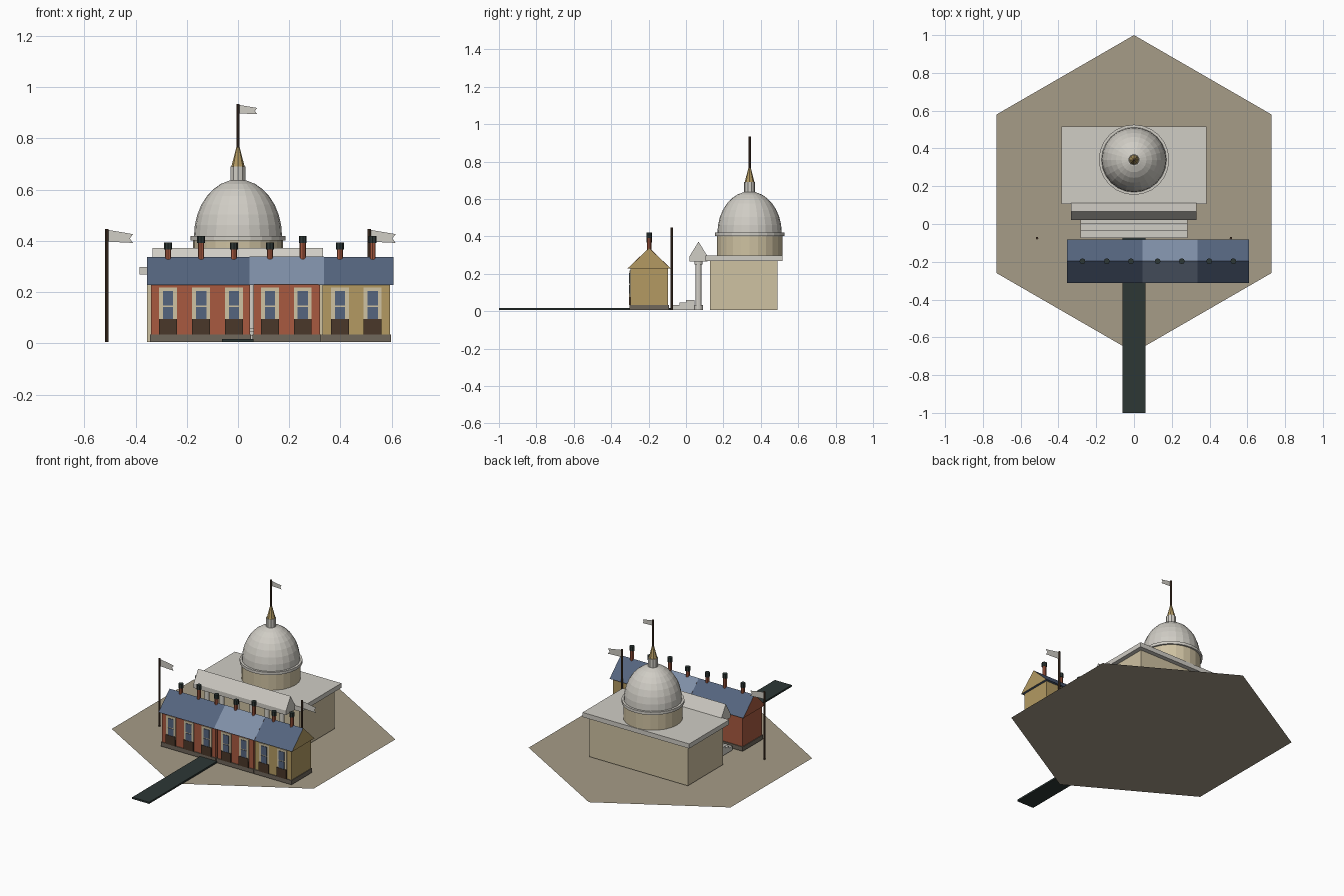
import bpy, bmesh, math
from mathutils import Matrix

if "Cube" in bpy.data.objects:
    bpy.data.objects.remove(bpy.data.objects["Cube"])


def material(name, hex_code):
    def lin(c):
        return c / 12.92 if c < 0.04045 else ((c + 0.055) / 1.055) ** 2.4
    rgb = [lin(int(hex_code[i:i + 2], 16) / 255) for i in (0, 2, 4)]
    m = bpy.data.materials.new(name)
    m.use_nodes = True
    m.diffuse_color = (*rgb, 1)
    m.node_tree.nodes["Principled BSDF"].inputs["Base Color"].default_value = (*rgb, 1)
    return m


STONE = material("pale_stone", "d0cdc5")
CREAM = material("cream_stone", "cfc2a2")
BRICK = material("red_brick", "a85a40")
OCHRE = material("ochre", "b39a62")
SLATE = material("slate_blue", "55657f")
LIGHT = material("light_slate", "8090a8")
IRON = material("dark_iron", "2d3735")
PLINTH = material("plinth_grey", "70675b")
WOOD = material("dark_wood", "4a3729")
PLAZA = material("plaza_sand", "a69c87")


def finish(name, bm, *mats):
    bmesh.ops.recalc_face_normals(bm, faces=bm.faces)
    mesh = bpy.data.meshes.new(name)
    bm.to_mesh(mesh)
    bm.free()
    for m in mats:
        mesh.materials.append(m)
    ob = bpy.data.objects.new(name, mesh)
    bpy.context.scene.collection.objects.link(ob)
    return ob


def box(name, mat, x0, x1, y0, y1, z0, z1):
    bm = bmesh.new()
    bmesh.ops.create_cube(bm, size=1)
    bmesh.ops.scale(bm, vec=(x1 - x0, y1 - y0, z1 - z0), verts=bm.verts)
    bmesh.ops.translate(bm, vec=((x0 + x1) / 2, (y0 + y1) / 2, (z0 + z1) / 2), verts=bm.verts)
    return finish(name, bm, mat)


def cone(name, mat, x, y, z0, z1, r0, r1=None, sides=12):
    bm = bmesh.new()
    bmesh.ops.create_cone(bm, cap_ends=True, segments=sides, radius1=r0,
                          radius2=r0 if r1 is None else r1, depth=z1 - z0,
                          matrix=Matrix.Translation((x, y, (z0 + z1) / 2)))
    return finish(name, bm, mat)


def extrude_x(name, profile, x0, x1, mat, end_mat):
    """Extrude a (y, z) profile along x, with its own colour on both ends."""
    bm = bmesh.new()
    face = bm.faces.new([bm.verts.new((x0, y, z)) for y, z in profile])
    out = bmesh.ops.extrude_face_region(bm, geom=[face])
    verts = [v for v in out["geom"] if isinstance(v, bmesh.types.BMVert)]
    bmesh.ops.translate(bm, vec=(x1 - x0, 0, 0), verts=verts)
    bm.normal_update()
    for f in bm.faces:
        f.material_index = 1 if abs(f.normal.x) > 0.9 else 0
    return finish(name, bm, mat, end_mat)


def sheet(name, mat, points):
    bm = bmesh.new()
    bm.faces.new([bm.verts.new(p) for p in points])
    return finish(name, bm, mat)


GROUND = 0.006

# Plaza and road
sheet("plaza", PLAZA, [(0.84 * math.sin(a), 0.16 + 0.84 * math.cos(a), 0)
                       for a in [-i * math.pi / 3 for i in range(6)]])
box("road", IRON, -0.062, 0.06, -1, 0.02, 0.005, 0.016)

# Terrace of houses: start, end, wall, roof, house centres
HOUSE_Y = -0.197
FRONT = HOUSE_Y - 0.1
blocks = [
    ("left", -0.34, 0.047, BRICK, SLATE, 0, (-0.273, -0.144, -0.016)),
    ("middle", 0.06, 0.32, BRICK, LIGHT, 0.001, (0.125, 0.253)),
    ("end", 0.33, 0.593, OCHRE, SLATE, 0, (0.398, 0.526)),
]
for tag, x0, x1, wall, roof, lift, centres in blocks:
    box(tag + "_house_walls", wall, x0, x1, FRONT, HOUSE_Y + 0.1, GROUND, 0.235)
    box(tag + "_house_plinth", PLINTH, x0 - 0.004, x1 + 0.004,
        FRONT - 0.005, HOUSE_Y + 0.105, GROUND, 0.034)
    extrude_x(tag + "_house_roof",
              [(HOUSE_Y - 0.115, 0.228 + lift), (HOUSE_Y + 0.115, 0.228 + lift),
               (HOUSE_Y, 0.338 + lift)], x0 - 0.015, x1 + 0.015, roof, wall)
    for i, x in enumerate(centres):
        # Window surround, two panes and a door below
        box(tag + "_window_frame", CREAM, x - 0.035, x + 0.035,
            FRONT - 0.004, FRONT + 0.002, 0.075, 0.218)
        for z in (0.084, 0.147):
            box(tag + "_window_pane", SLATE, x - 0.02, x + 0.02,
                FRONT - 0.007, FRONT, z, z + 0.057)
        box(tag + "_door", WOOD, x - 0.035, x + 0.035,
            FRONT - 0.009, FRONT, 0.034, 0.094)
        # Chimney, every second one taller
        top = 0.394 + 0.026 * (i % 2)
        cone(tag + "_chimney", BRICK, x, HOUSE_Y, 0.3, top - 0.026, 0.012, sides=8)
        cone(tag + "_chimney_pot", IRON, x, HOUSE_Y, top - 0.028, top, 0.0155, sides=8)

# Domed hall
DOME_Y = 0.34
box("hall_walls", CREAM, -0.355, 0.355, 0.128, 0.488, GROUND, 0.27)
box("hall_cornice", STONE, -0.385, 0.383, 0.105, 0.517, 0.268, 0.298)
cone("dome_drum", CREAM, 0, DOME_Y, 0.295, 0.405, 0.175, sides=24)
cone("dome_ring", STONE, 0, DOME_Y, 0.402, 0.42, 0.186, sides=24)

bm = bmesh.new()
bmesh.ops.create_uvsphere(bm, u_segments=24, v_segments=16, radius=1)
bmesh.ops.bisect_plane(bm, geom=bm.verts[:] + bm.edges[:] + bm.faces[:],
                       plane_co=(0, 0, 0), plane_no=(0, 0, 1), clear_inner=True)
bmesh.ops.scale(bm, vec=(0.172, 0.172, 0.222), verts=bm.verts)
bmesh.ops.translate(bm, vec=(0, DOME_Y, 0.418), verts=bm.verts)
finish("dome", bm, STONE)

cone("lantern", STONE, 0, DOME_Y, 0.63, 0.69, 0.03, sides=10)
cone("spire", OCHRE, 0, DOME_Y, 0.69, 0.775, 0.026, 0.004, sides=8)

# Portico: steps, columns and pitched roof
PORTICO_Y = 0.067
for i in range(3):
    box("portico_step", STONE, -0.284, 0.282, -0.073 + 0.037 * i, 0.045,
        GROUND + 0.012 * i, 0.033 + 0.013 * i)
for i in range(6):
    x = -0.27 + 0.108 * i
    cone("column_base", STONE, x, PORTICO_Y, GROUND, 0.034, 0.023)
    cone("column_shaft", STONE, x, PORTICO_Y, 0.034, 0.25, 0.017, 0.015)
    cone("column_capital", STONE, x, PORTICO_Y, 0.25, 0.268, 0.022)
extrude_x("portico_roof",
          [(PORTICO_Y - 0.047, 0.266), (PORTICO_Y + 0.047, 0.266),
           (PORTICO_Y + 0.047, 0.295), (PORTICO_Y, 0.372),
           (PORTICO_Y - 0.047, 0.295)], -0.334, 0.332, STONE, STONE)


# Flagpoles with swallowtail flags
def flagpole(name, x, y, z0, z1, size):
    cone(name + "_pole", WOOD, x, y, z0, z1, 0.0068, sides=8)
    outline = [(0, 0), (1, -0.17), (0.87, -0.34), (1, -0.52), (0, -0.47)]
    sheet(name + "_flag", STONE,
          [(x + 0.005 + u * size, y, z1 - 0.004 + v * size) for u, v in outline])


flagpole("dome", 0, DOME_Y, 0.765, 0.935, 0.07)
flagpole("right_plaza", -0.513, -0.075, GROUND, 0.447, 0.098)
flagpole("left_plaza", 0.513, -0.075, GROUND, 0.447, 0.098)
